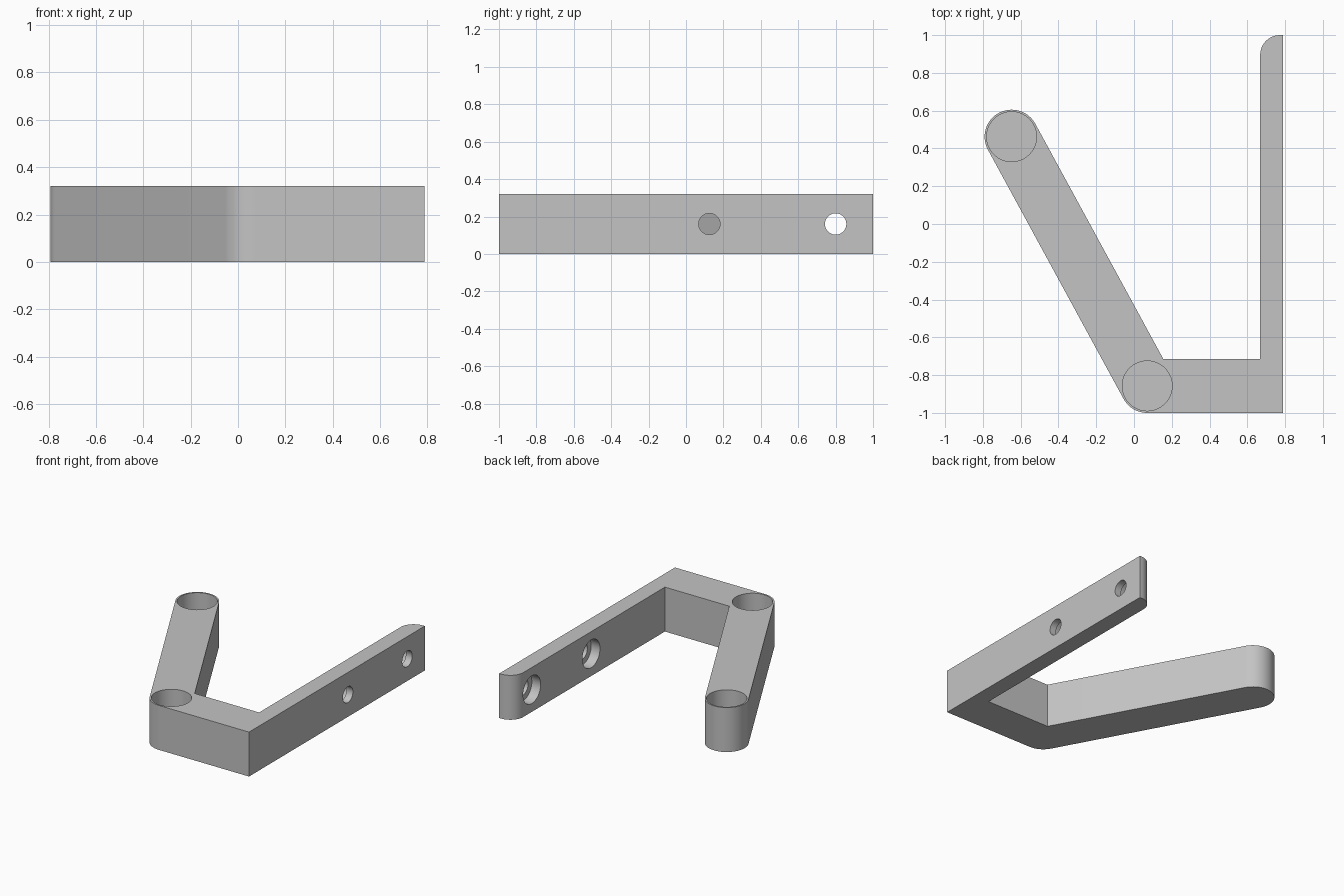
import bpy, bmesh
from math import atan2, cos, sin, pi, radians
from mathutils import Vector, Matrix

cube = bpy.data.objects.get("Cube")
if cube:
    bpy.data.objects.remove(cube, do_unlink=True)

HEIGHT = 0.32
RADIUS = 0.143                      # half width of the arms
ELBOW = Vector((0.07, -0.857))
TIP = Vector((-0.648, 0.462))
INNER_X, OUTER_X = 0.668, 0.788     # mounting plate faces
CORNER = 0.105                      # rounded plate end

grey = bpy.data.materials.new("plain grey")
grey.use_nodes = True
grey.diffuse_color = (0.55, 0.55, 0.55, 1)
grey.node_tree.nodes["Principled BSDF"].inputs["Base Color"].default_value = grey.diffuse_color


def arc(centre, radius, start, end, steps):
    angles = [start + (end - start) * i / steps for i in range(steps + 1)]
    return [centre + radius * Vector((cos(a), sin(a))) for a in angles]


def make_object(name, bm):
    bmesh.ops.recalc_face_normals(bm, faces=bm.faces)
    mesh = bpy.data.meshes.new(name)
    bm.to_mesh(mesh)
    bm.free()
    mesh.materials.append(grey)
    obj = bpy.data.objects.new(name, mesh)
    bpy.context.collection.objects.link(obj)
    return obj


def cut_cylinder(target, name, centre, radius, depth, along_x=False):
    bm = bmesh.new()
    turn = Matrix.Rotation(pi / 2, 4, "Y") if along_x else Matrix()
    bmesh.ops.create_cone(bm, cap_ends=True, segments=64, radius1=radius, radius2=radius,
                          depth=depth, matrix=Matrix.Translation(centre) @ turn)
    cutter = make_object(name, bm)
    cutter.hide_render = True
    mod = target.modifiers.new(name, "BOOLEAN")
    mod.operation, mod.solver, mod.object = "DIFFERENCE", "EXACT", cutter
    bpy.context.view_layer.objects.active = target
    bpy.ops.object.modifier_apply(modifier=name)
    bpy.data.objects.remove(cutter, do_unlink=True)


# Bracket outline: plate, crossbar and slanted arm in one profile
along = (TIP - ELBOW).normalized()
side = Vector((along.y, -along.x))
angle = atan2(side.y, side.x)
bar_top = ELBOW.y + RADIUS
edge = ELBOW + side * RADIUS
inner_corner = edge + along * ((bar_top - edge.y) / along.y)

outline = [Vector((OUTER_X, -1)), Vector((OUTER_X, 1))]
outline += arc(Vector((INNER_X + CORNER, 1 - CORNER)), CORNER, pi / 2, pi, 16)
outline += [Vector((INNER_X, bar_top)), inner_corner]
outline += arc(TIP, RADIUS, angle, angle + pi, 40)
outline += arc(ELBOW, RADIUS, angle + pi, 1.5 * pi, 16)

bm = bmesh.new()
base = bm.faces.new([bm.verts.new((p.x, p.y, 0)) for p in outline])
top = bmesh.ops.extrude_face_region(bm, geom=[base])["geom"]
bmesh.ops.translate(bm, vec=(0, 0, HEIGHT), verts=[v for v in top if isinstance(v, bmesh.types.BMVert)])
bracket = make_object("bracket", bm)

# Blind round sockets in the elbow and the arm tip
for name, p in (("elbow_socket", ELBOW), ("tip_socket", TIP)):
    cut_cylinder(bracket, name, Vector((p.x, p.y, HEIGHT)), 0.132, 0.56)

# Screw holes with wider recesses on the inner face
for y in (0.125, 0.8):
    cut_cylinder(bracket, "screw_hole", Vector((OUTER_X, y, HEIGHT / 2)), 0.057, 0.4, True)
    cut_cylinder(bracket, "screw_recess", Vector((INNER_X, y, HEIGHT / 2)), 0.1, 0.14, True)

bpy.ops.object.select_all(action="DESELECT")
bracket.select_set(True)
bpy.context.view_layer.objects.active = bracket
bpy.ops.object.shade_smooth_by_angle(angle=radians(30))
